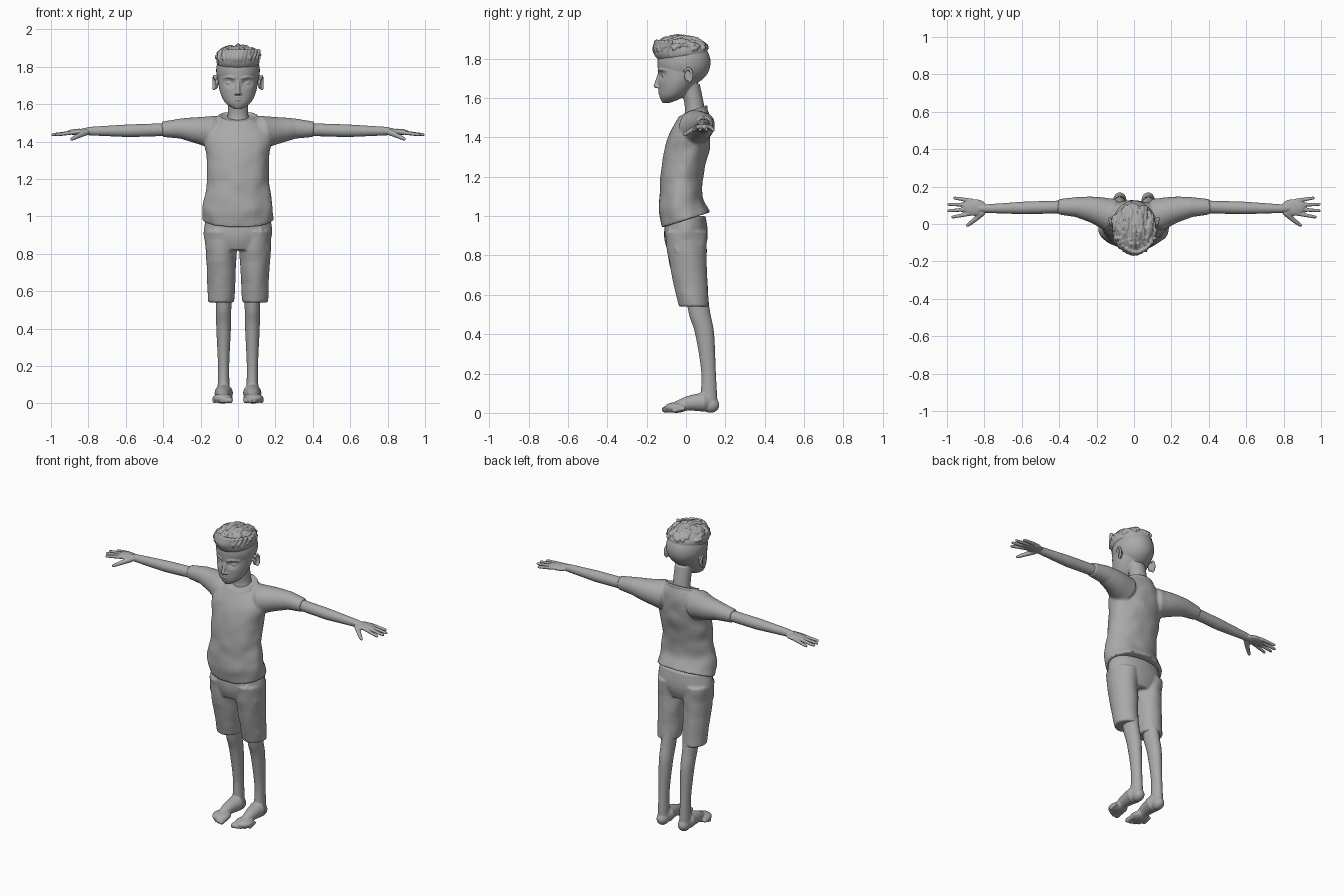
import bpy, bmesh, math, random
from mathutils import Vector, Matrix, noise

random.seed(4)
cube = bpy.data.objects.get("Cube")
if cube:
    bpy.data.objects.remove(cube, do_unlink=True)

grey = (.4, .4, .4, 1)
clay = bpy.data.materials.new("matte_grey")
clay.use_nodes = True
clay.diffuse_color = grey
shader = next(node for node in clay.node_tree.nodes if node.type == 'BSDF_PRINCIPLED')
shader.inputs["Base Color"].default_value = grey
shader.inputs["Roughness"].default_value = .8


def refine(rows, steps):
    """Smooth curve through the given rows of numbers."""
    fine = []
    last = len(rows) - 1
    for i in range(last):
        before, start, end, after = (rows[min(max(i + k, 0), last)] for k in (-1, 0, 1, 2))
        for step in range(steps):
            t = step / steps
            fine.append([b + t * (c - a + t * (2 * a - 5 * b + 4 * c - d + t * (3 * (b - c) + d - a))) / 2
                         for a, b, c, d in zip(before, start, end, after)])
    return fine + [list(rows[last])]


def skin(bm, rings):
    """Join rings of points into a closed tube."""
    rings = [[bm.verts.new(point) for point in ring] for ring in rings]
    for low, high in zip(rings, rings[1:]):
        for k in range(len(low)):
            bm.faces.new((low[k - 1], low[k], high[k], high[k - 1]))
    bm.faces.new(rings[0])
    bm.faces.new(rings[-1])


def loft(bm, rows, x=0, slope=0, ripple=0, sides=40, steps=6):
    """Skin stacked ovals; each row is y, z, half width, half depth."""
    rings = []
    for y, z, width, depth in refine(rows, steps):
        centre = Vector((x, y, z))
        ring = []
        for k in range(sides):
            angle = math.tau * k / sides
            back = depth * math.sin(angle)
            offset = Vector((width * math.cos(angle), back, slope * back))
            fold = noise.noise((centre + offset) * 14)
            ring.append(centre + offset * (1 + ripple * fold))
        rings.append(ring)
    skin(bm, rings)


def stroke(bm, points, start, end, side=1, steps=4, sides=10):
    """Tapering strand with rounded ends along a path."""
    path = [Vector((x * side, y, z)) for x, y, z in refine(points, steps)]
    radii = [start + (end - start) * i / (len(path) - 1) for i in range(len(path))]
    head, tail = (path[0] - path[1]).normalized(), (path[-1] - path[-2]).normalized()
    path = [path[0] + head * start * .8] + path + [path[-1] + tail * end * .8]
    radii = [start * .6] + radii + [end * .6]
    spans = [b - a for a, b in zip(path, path[1:])]
    travel = [sum(abs(span[axis]) for span in spans) for axis in range(3)]
    reference = Vector((0, 0, 0))
    reference[travel.index(min(travel))] = 1
    rings = []
    for i, (point, radius) in enumerate(zip(path, radii)):
        along = path[min(i + 1, len(path) - 1)] - path[max(i - 1, 0)]
        across = along.cross(reference).normalized() * radius
        over = across.cross(along).normalized() * radius
        angles = [math.tau * k / sides for k in range(sides)]
        rings.append([point + across * math.cos(angle) + over * math.sin(angle) for angle in angles])
    skin(bm, rings)


def blob(bm, centre, radii, side=1, detail=2):
    x, y, z = centre
    place = Matrix.Translation((x * side, y, z)) @ Matrix.Diagonal((*radii, 1))
    bmesh.ops.create_icosphere(bm, subdivisions=detail, radius=1, matrix=place)


def cone(bm, start, end, wide, narrow, side=1):
    """Flat-ended tapering tube between two points."""
    mirror = Vector((side, 1, 1))
    start, end = Vector(start) * mirror, Vector(end) * mirror
    turn = (end - start).to_track_quat('Z', 'Y').to_matrix().to_4x4()
    bmesh.ops.create_cone(bm, cap_ends=True, segments=32, radius1=wide, radius2=narrow,
                          depth=(end - start).length,
                          matrix=Matrix.Translation((start + end) / 2) @ turn)


def finish(name, bm, voxel, relax):
    """Fuse the pieces of a part into one smooth skin."""
    bmesh.ops.recalc_face_normals(bm, faces=bm.faces)
    mesh = bpy.data.meshes.new(name)
    bm.to_mesh(mesh)
    bm.free()
    mesh.materials.append(clay)
    part = bpy.data.objects.new(name, mesh)
    bpy.context.collection.objects.link(part)
    fuse = part.modifiers.new("fuse", 'REMESH')
    fuse.mode = 'VOXEL'
    fuse.voxel_size = voxel
    fuse.use_smooth_shade = True
    soften = part.modifiers.new("soften", 'SMOOTH')
    soften.factor = .5
    soften.iterations = relax


# Head: skull and jaw, with pressed-in eye sockets
bm = bmesh.new()
blob(bm, (0, -.01, 1.78), (.117, .135, .12), detail=4)
loft(bm, [(-.1, 1.575, .02, .02), (-.07, 1.61, .07, .065), (-.04, 1.68, .1, .1), (-.01, 1.78, .11, .135)])
for vert in bm.verts:
    x, y, z = vert.co
    if y < -.03:
        reach = math.hypot(abs(x) - .045, 1.4 * (z - 1.715)) / .025
        vert.co.y += .02 * math.exp(-reach ** 2)
# Neck
loft(bm, [(.03, 1.46, .08, .06), (.045, 1.54, .055, .05), (.02, 1.67, .055, .05)])
# Nose, lips and chin
stroke(bm, [(0, -.135, 1.72), (0, -.153, 1.66)], .009, .012)
for z, width in ((1.638, .025), (1.624, .02)):
    blob(bm, (0, -.133, z), (width, .009, .006))
blob(bm, (0, -.11, 1.592), (.024, .014, .013))
for side in (1, -1):
    blob(bm, (.012, -.142, 1.656), (.009, .012, .008), side)
    # Eyelids and brows
    blob(bm, (.045, -.108, 1.713), (.021, .016, .012), side)
    stroke(bm, [(.02, -.137, 1.74), (.05, -.128, 1.745), (.08, -.1, 1.74)], .008, .005, side)
    # Ears: hollow inside a curled rim
    blob(bm, (.115, .01, 1.71), (.009, .02, .03), side)
    rim = []
    for k in range(7):
        angle = math.pi * (.8 - k / 5)
        rim.append((.12 + .01 * math.cos(angle / 2), .01 + .02 * math.cos(angle), 1.715 + .035 * math.sin(angle)))
    stroke(bm, rim, .007, .008, side, steps=2)
finish("head", bm, .004, 2)

# Hair: rounded cap covered in combed locks
bm = bmesh.new()
crown, size = Vector((0, -.025, 1.835)), Vector((.12, .14, .08))
blob(bm, crown, size * .97, detail=4)
for i in range(85):
    across, turn, lift = random.uniform(-.95, .95), random.uniform(.35, 2.9), random.uniform(.96, 1.02)
    width = lift * math.sqrt(1 - across ** 2)
    lock = []
    for k in range(4):
        angle = turn - k / 6
        sway = across + math.sin(k + i) / 30
        lock.append(crown + size * Vector((sway, -width * math.cos(angle), width * math.sin(angle))))
    stroke(bm, lock, .011, .004, steps=2, sides=8)
# Upswept fringe
for i in range(13):
    across = i / 6 - 1
    x, y = .1 * across, -.15 + .075 * across ** 2
    root = 1.812 + .008 * (i % 2)
    stroke(bm, [(x, y, root), (x, y - .012, 1.845), (x + .01, y, 1.885)], .006, .012)
finish("hair", bm, .004, 1)

# Shirt: torso, sleeves and collar
tilt = .32
bm = bmesh.new()
loft(bm, [(0, .98, .19, .122), (-.026, 1.06, .185, .11), (-.02, 1.18, .167, .112), (0, 1.32, .17, .12),
          (.02, 1.45, .18, .105), (.035, 1.53, .1, .07)], slope=tilt, ripple=.05)
for side in (1, -1):
    stroke(bm, [(.13, .05, 1.45), (.21, .075, 1.46), (.3, .09, 1.47)], .09, .054, side, sides=32)
    cone(bm, (.29, .09, 1.47), (.405, .092, 1.466), .056, .041, side)
collar = []
for k in range(49):
    angle = math.tau * k / 48
    back = .07 * math.sin(angle)
    dip = max(0, -math.sin(angle)) ** 3 / 50
    collar.append((.1 * math.cos(angle), .035 + back, 1.535 + tilt * back - dip))
stroke(bm, collar, .007, .007, steps=1)
finish("shirt", bm, .007, 3)

# Shorts: seat, two legs and pocket seams
bm = bmesh.new()
loft(bm, [(0, 1, .17, .1), (0, .9, .182, .112), (0, .82, .15, .09)], ripple=.03)
for side in (1, -1):
    loft(bm, [(0, .92, .09, .105), (.01, .76, .08, .095), (.04, .54, .07, .075)], x=.09 * side, ripple=.06)
    stroke(bm, [(.125, -.088, .93), (.165, -.045, .82)], .007, .005, side)
finish("shorts", bm, .007, 3)

for side, label in ((1, "left"), (-1, "right")):
    # Arm, palm, fingers and thumb
    bm = bmesh.new()
    elbow, wrist = (.58, .086, 1.458), (.79, .082, 1.456)
    cone(bm, (.36, .092, 1.465), elbow, .034, .034, side)
    cone(bm, elbow, wrist, .034, .023, side)
    stroke(bm, [wrist, (.83, .084, 1.453)], .023, .018, side, sides=24)
    blob(bm, (.85, .088, 1.451), (.065, .045, .018), side, detail=3)
    for i in range(4):
        base, tip = .056 + .023 * i, .037 + .034 * i
        length = (.97, .99, .99, .96)[i]
        stroke(bm, [(.87, base, 1.45), (length, tip, 1.437)], .012, .0085, side)
    stroke(bm, [(.81, .06, 1.45), (.855, .02, 1.43), (.89, -.007, 1.413)], .017, .009, side)
    finish(label + "_arm", bm, .004, 3)

    # Lower leg, heel, instep, ball and toes
    bm = bmesh.new()
    loft(bm, [(.05, .62, .045, .055), (.07, .5, .041, .055), (.095, .4, .039, .048), (.115, .2, .03, .037),
              (.115, .06, .033, .045)], x=.077 * side)
    blob(bm, (.076, .125, .04), (.036, .045, .04), side, detail=3)
    stroke(bm, [(.076, .09, .055), (.08, .01, .048), (.08, -.06, .026)], .05, .024, side, sides=24)
    blob(bm, (.082, -.05, .027), (.055, .06, .027), side, detail=3)
    for i in range(5):
        x, thick = .043 + .021 * i, .017 - .0015 * i
        reach = -.108 + .003 * i ** 2
        stroke(bm, [(x, reach + .05, .022), (x, reach, thick)], thick * .8, thick, side)
    finish(label + "_leg", bm, .005, 3)
